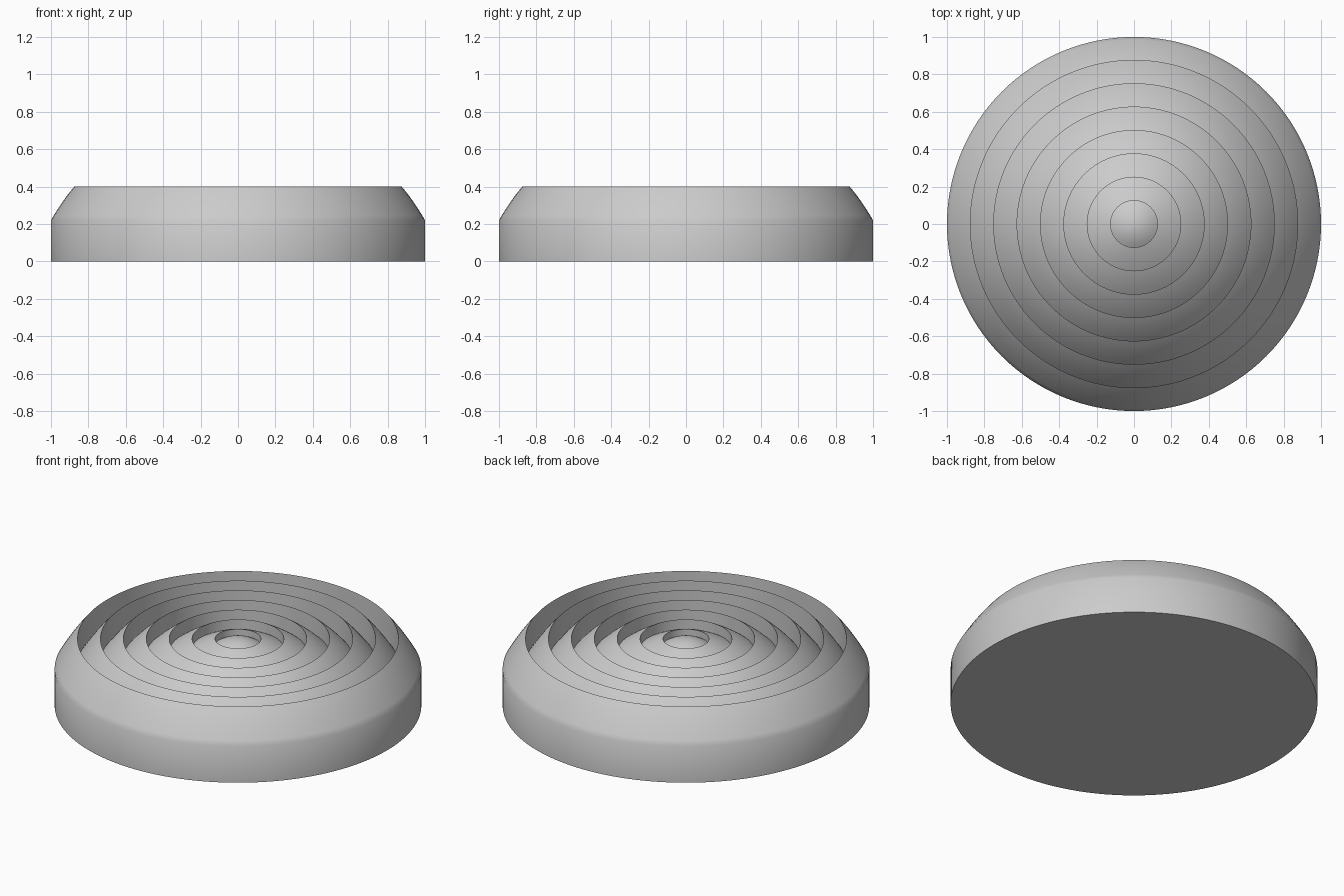
import bpy
import bmesh
import math

cube = bpy.data.objects.get("Cube")
if cube:
    bpy.data.objects.remove(cube, do_unlink=True)

RINGS = 8
PITCH = 1 / RINGS
TOP = 0.40
SEGMENTS = 128
STEPS = 8

# Stepped lens profile: a central dome, then rings that get steeper outward
profile = [(0, 0, TOP)]
for ring in range(RINGS):
    drop = 0.04 + 0.02 * ring
    linear = 0.8 if ring else 0.0
    for step in range(STEPS + 1):
        if ring == 0 and step == 0:
            continue
        t = step / STEPS
        z = TOP - drop * (linear * t + (1 - linear) * t * t)
        profile.append((PITCH * (ring + t), 0, z))

# Straight outer wall and flat underside
profile += [(1, 0, 0), (0, 0, 0)]

# Lathe the profile around the vertical axis
bm = bmesh.new()
verts = [bm.verts.new(p) for p in profile]
edges = [bm.edges.new(pair) for pair in zip(verts, verts[1:])]
bmesh.ops.spin(bm, geom=verts + edges, cent=(0, 0, 0), axis=(0, 0, 1),
               angle=math.tau, steps=SEGMENTS, use_duplicate=False)
bmesh.ops.remove_doubles(bm, verts=bm.verts, dist=0.0001)
bmesh.ops.recalc_face_normals(bm, faces=bm.faces)
mesh = bpy.data.meshes.new("ringed_lens")
bm.to_mesh(mesh)
bm.free()

lens = bpy.data.objects.new("ringed_lens", mesh)
bpy.context.collection.objects.link(lens)

# Plain grey material
grey = bpy.data.materials.new("light_grey")
grey.use_nodes = True
color = (0.6, 0.6, 0.6, 1)
grey.diffuse_color = color
grey.node_tree.nodes["Principled BSDF"].inputs["Base Color"].default_value = color
mesh.materials.append(grey)

# Smooth curves with crisp ring edges
bpy.ops.object.select_all(action="DESELECT")
lens.select_set(True)
bpy.context.view_layer.objects.active = lens
bpy.ops.object.shade_smooth_by_angle(angle=math.radians(35))
